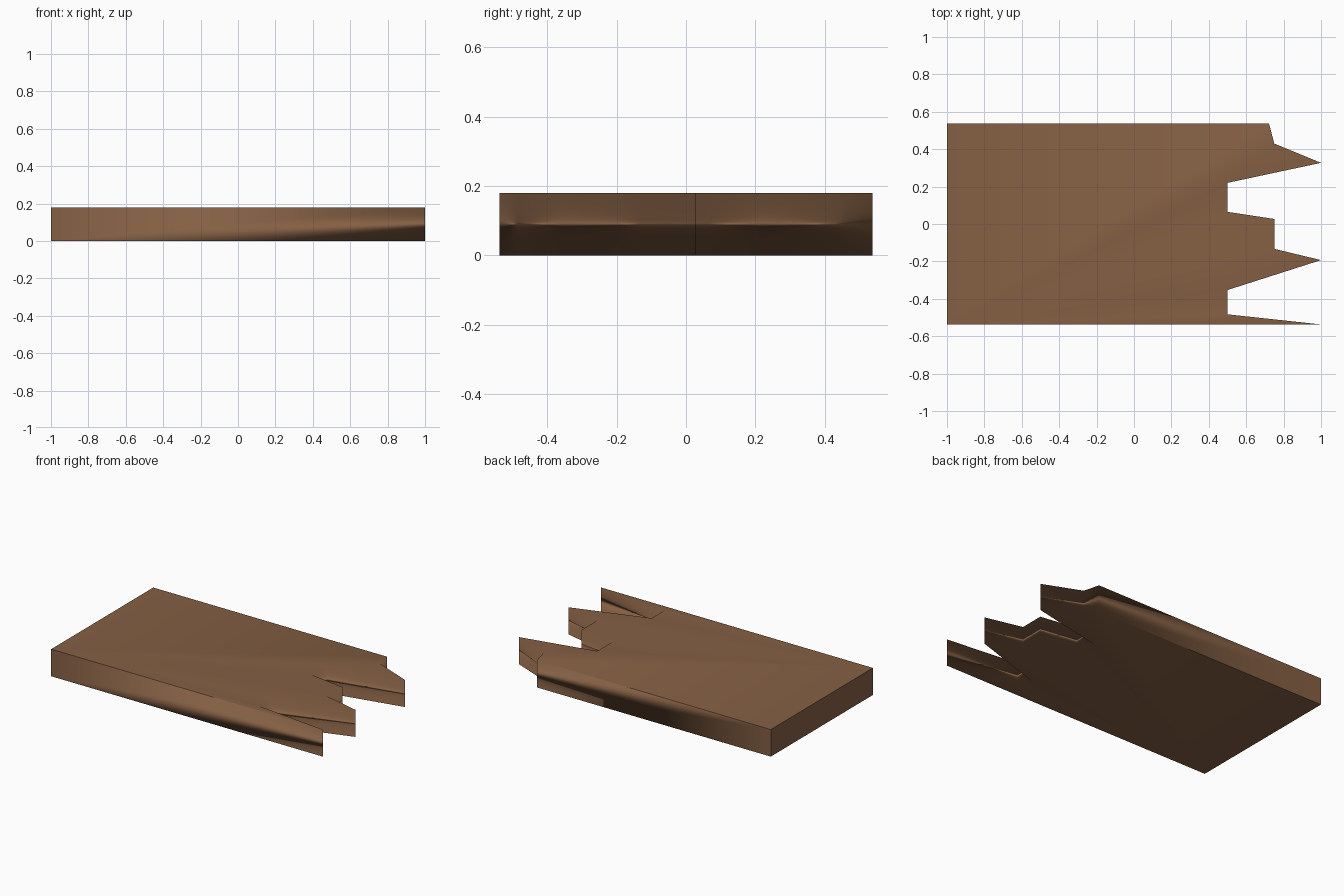
import bpy, bmesh

if "Cube" in bpy.data.objects:
    bpy.data.objects.remove(bpy.data.objects["Cube"])

THICK = 0.18
HALF_W = 0.537

# Plank outline: straight left end, splintered right end
splinters = [(1.0, -HALF_W), (0.5, -0.483), (0.5, -0.353), (1.0, -0.193),
             (0.75, -0.133), (0.75, 0.027), (0.5, 0.065), (0.5, 0.22),
             (1.0, 0.327), (0.75, 0.43), (0.722, HALF_W)]
outline = [(-1.0, -HALF_W)] + splinters + [(-1.0, HALF_W)]

# Extrude the outline into a solid plank
bm = bmesh.new()
base = bm.faces.new([bm.verts.new((x, y, 0)) for x, y in outline])
top = bmesh.ops.extrude_face_region(bm, geom=[base], use_keep_orig=True)
for v in top["geom"]:
    if isinstance(v, bmesh.types.BMVert):
        v.co.z = THICK
bmesh.ops.recalc_face_normals(bm, faces=bm.faces[:])

# Soft shading on the broken end, crisp edges on the straight sides
for f in bm.faces:
    f.smooth = True
for e in bm.edges:
    a, b = (v.co for v in e.verts)
    on_left = min(a.x, b.x) < -0.99
    e.smooth = not on_left

mesh = bpy.data.meshes.new("broken_plank")
bm.to_mesh(mesh)
bm.free()
plank = bpy.data.objects.new("broken_plank", mesh)
bpy.context.collection.objects.link(plank)

# Large faces dominate the shading
mod = plank.modifiers.new("face_weighting", 'WEIGHTED_NORMAL')
mod.mode = 'FACE_AREA'
mod.keep_sharp = True

# Wood colour
wood = bpy.data.materials.new("brown wood")
wood.diffuse_color = (0.235, 0.117, 0.058, 1)
wood.use_nodes = True
wood.node_tree.nodes["Principled BSDF"].inputs["Base Color"].default_value = wood.diffuse_color
mesh.materials.append(wood)
